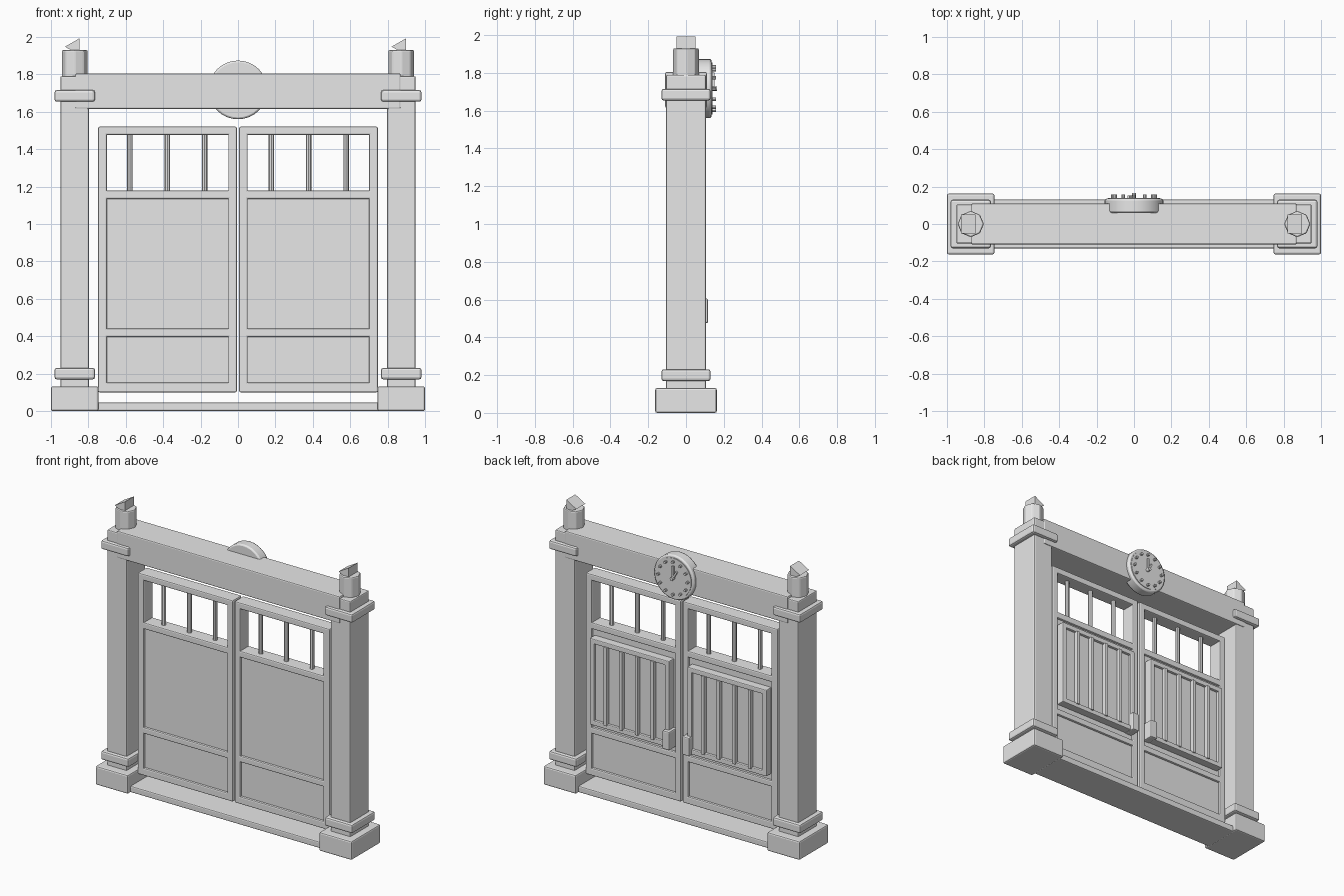
import bpy
import math
from mathutils import Matrix

cube = bpy.data.objects.get("Cube")
if cube:
    bpy.data.objects.remove(cube, do_unlink=True)

# One flat material for everything
grey = bpy.data.materials.new("plain_grey")
grey.use_nodes = True
grey.diffuse_color = (0.8, 0.8, 0.8, 1)
grey.node_tree.nodes["Principled BSDF"].inputs["Base Color"].default_value = (0.8, 0.8, 0.8, 1)


def finish(name, bevel):
    ob = bpy.context.object
    ob.name = name
    ob.data.materials.append(grey)
    if bevel:
        mod = ob.modifiers.new("soft_edges", "BEVEL")
        mod.width = bevel
        mod.segments = 2
        mod.limit_method = "ANGLE"
        mod.angle_limit = math.radians(40)
    return ob


def box(name, x, y, z, bevel=0.008):
    """Box from (low, high) ranges on each axis."""
    bpy.ops.mesh.primitive_cube_add(size=1)
    bpy.context.object.data.transform(
        Matrix.Translation([sum(r) / 2 for r in (x, y, z)])
        @ Matrix.Diagonal([abs(r[1] - r[0]) for r in (x, y, z)] + [1]))
    return finish(name, bevel)


def rod(name, centre, radius, length, sides, axis="Z", bevel=0.0, spin=0.0):
    """Cylinder or prism along Z or Y."""
    bpy.ops.mesh.primitive_cylinder_add(vertices=sides, radius=radius, depth=length)
    turn = Matrix.Rotation(spin, 4, "Z")
    if axis == "Y":
        turn = Matrix.Rotation(math.radians(90), 4, "X") @ turn
    bpy.context.object.data.transform(Matrix.Translation(centre) @ turn)
    ob = finish(name, bevel)
    if sides > 8:
        bpy.ops.object.shade_smooth_by_angle(angle=math.radians(35))
    return ob


def span(centre, half):
    return (centre - half, centre + half)


# Sill and top beam
box("sill", (-0.76, 0.76), (-0.13, 0.13), (0, 0.045))
box("top_beam", (-0.87, 0.87), (-0.11, 0.11), (1.615, 1.805))

for side, s in (("left", 1), ("right", -1)):
    px = 0.873 * s

    # Posts with base blocks, collars and finials
    box(f"{side}_base", span(px, 0.127), (-0.163, 0.163), (0, 0.132), 0.01)
    box(f"{side}_post", span(px, 0.077), (-0.105, 0.105), (0.1, 1.79))
    for label, z in (("lower", 0.2), ("upper", 1.685)):
        box(f"{side}_{label}_collar", span(px, 0.108), (-0.13, 0.13), span(z, 0.031), 0.012)
    rod(f"{side}_finial", (px, 0, 1.855), 0.07, 0.15, 8, bevel=0.008)
    rod(f"{side}_finial_tip", (px, 0, 1.948), 0.052, 0.1, 3, "Y", spin=math.radians(90))
    tip = bpy.context.object
    # Keep the ridge upward
    if max(v.co.z for v in tip.data.vertices) < 1.99:
        tip.data.transform(Matrix.Translation((0, 0, 3.896)) @ Matrix.Diagonal((1, 1, -1, 1)))
        tip.data.flip_normals()

    # Gate leaf: stiles, rails and recessed panel
    def across(a, b):
        return tuple(sorted((a * s, b * s)))

    depth = (-0.05, 0.05)
    box(f"{side}_outer_stile", across(0.7, 0.748), depth, (0.1, 1.52))
    box(f"{side}_inner_stile", across(0.006, 0.052), depth, (0.1, 1.52))
    for label, z in (("top", (1.475, 1.52)), ("middle", (1.134, 1.18)),
                     ("lower", (0.396, 0.44)), ("bottom", (0.1, 0.153))):
        box(f"{side}_{label}_rail", across(0.02, 0.735), depth, z)
    box(f"{side}_panel", across(0.04, 0.71), (-0.035, 0.035), (0.12, 1.16), 0)

    # Round bars in the upper opening
    for i in range(3):
        rod(f"{side}_window_bar_{i + 1}", (s * (0.178 + 0.2 * i), 0, 1.33), 0.015, 0.31, 8)

    # Framed hatch with slats on the back
    hatch = (0.03, 0.09)
    for label, x, z in (("outer", (0.655, 0.69), (0.48, 1.09)),
                        ("inner", (0.07, 0.105), (0.48, 1.09)),
                        ("top", (0.08, 0.68), (1.055, 1.09)),
                        ("bottom", (0.08, 0.68), (0.48, 0.515))):
        box(f"{side}_hatch_{label}_edge", across(*x), hatch, z, 0.006)
    box(f"{side}_hatch_board", across(0.09, 0.67), (0.03, 0.072), (0.5, 1.07), 0)
    for i in range(4):
        box(f"{side}_hatch_slat_{i + 1}", span(s * (0.197 + 0.122 * i), 0.012),
            (0.06, 0.1), (0.505, 1.06), 0.004)
    box(f"{side}_latch", across(0.05, 0.105), (0.03, 0.117), (0.475, 0.605), 0.008)

# Clock on the back of the beam
cz = 1.717
rod("clock_case", (0, 0.097, cz), 0.157, 0.076, 32, "Y", bevel=0.01)
rod("clock_face", (0, 0.135, cz), 0.138, 0.008, 32, "Y")
for i in range(12):
    a = i * math.tau / 12
    rod(f"hour_mark_{i + 1}", (0.115 * math.sin(a), 0.145, cz + 0.115 * math.cos(a)),
        0.009, 0.025, 8, "Y")
rod("clock_hub", (0, 0.148, cz), 0.012, 0.034, 12, "Y")
for name, length, hour in (("minute_hand", 0.085, 0), ("hour_hand", 0.06, 1)):
    hand = box(name, (-0.006, 0.006), (0.139, 0.152), (0, length), 0)
    hand.data.transform(Matrix.Translation((0, 0, cz))
                        @ Matrix.Rotation(-hour * math.tau / 12, 4, "Y"))
